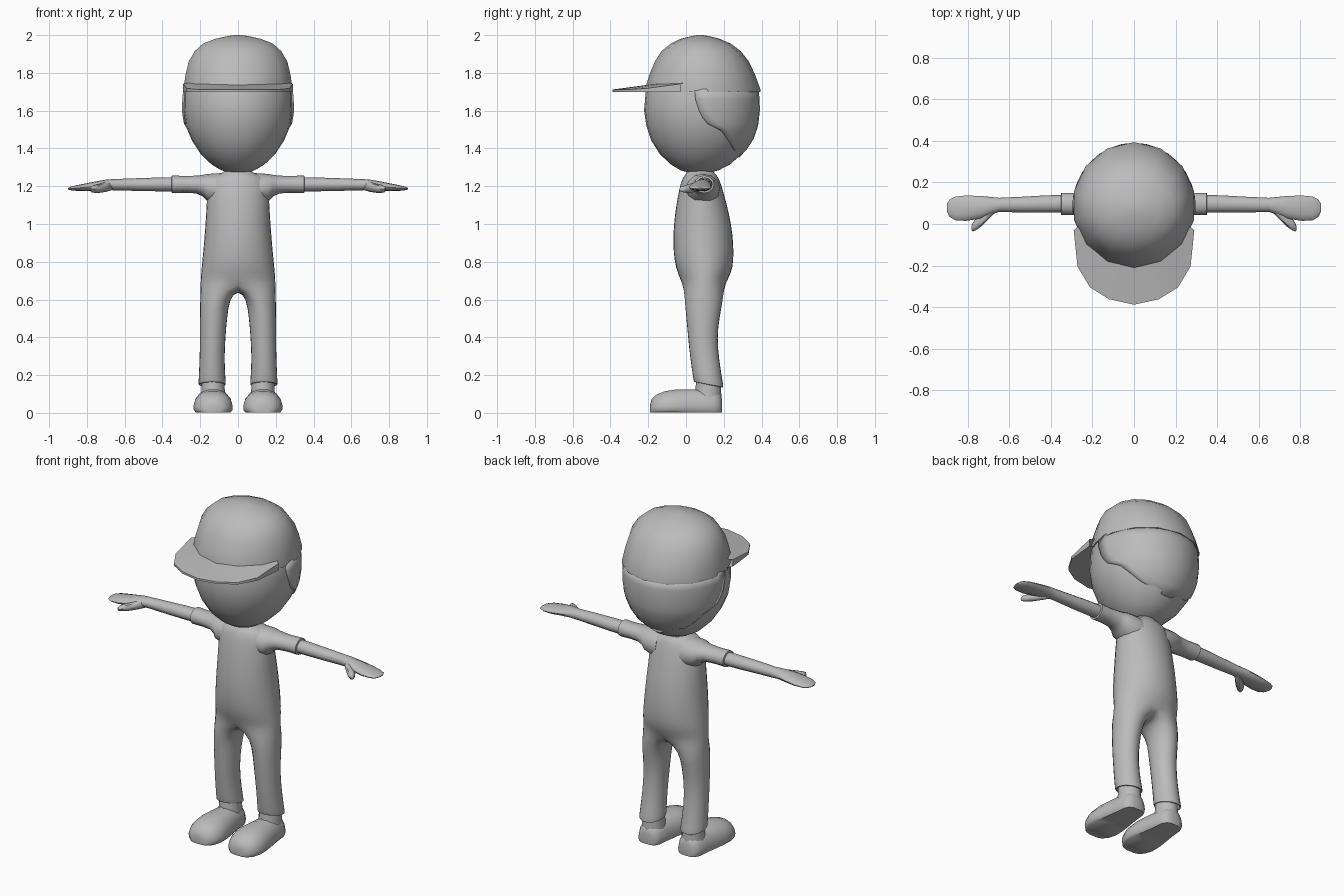
import bpy, bmesh, math

grey = bpy.data.materials.new("plain_grey")
grey.diffuse_color = (0.5, 0.5, 0.5, 1)


def oval(z, hw, yf, yb, n, t0=0.0, t1=2 * math.pi, closed=True):
    """Horizontal oval, starting at the front and running towards +x."""
    step = (t1 - t0) / (n if closed else n - 1)
    return [(hw * math.sin(t0 + i * step),
             (yf + yb) / 2 - (yb - yf) / 2 * math.cos(t0 + i * step), z) for i in range(n)]


def limb(x, y0, y1, z0, z1, n=12):
    """Oval across the x axis."""
    return [(x, (y0 + y1) / 2 + (y1 - y0) / 2 * math.cos(2 * math.pi * i / n),
             (z0 + z1) / 2 + (z1 - z0) / 2 * math.sin(2 * math.pi * i / n)) for i in range(n)]


def finish(name, bm, mirror=False, subsurf=0, angle=50):
    bmesh.ops.remove_doubles(bm, verts=bm.verts, dist=1e-5)
    bmesh.ops.recalc_face_normals(bm, faces=bm.faces)
    me = bpy.data.meshes.new(name)
    bm.to_mesh(me)
    bm.free()
    me.materials.append(grey)
    ob = bpy.data.objects.new(name, me)
    bpy.context.collection.objects.link(ob)
    if mirror:
        ob.modifiers.new("mirror", 'MIRROR').merge_threshold = 0.0005
    if subsurf:
        mod = ob.modifiers.new("round", 'SUBSURF')
        mod.levels = mod.render_levels = subsurf
    bpy.context.view_layer.objects.active = ob
    ob.select_set(True)
    bpy.ops.object.shade_smooth_by_angle(angle=math.radians(angle))
    ob.select_set(False)
    return ob


def bridge(bm, a, b, wrap=True):
    n = len(a)
    for i in range(n if wrap else n - 1):
        j = (i + 1) % n
        bm.faces.new((a[i], a[j], b[j], b[i]))


def loft(name, rings, caps=(True, True), wrap=True, **kw):
    bm = bmesh.new()
    vs = [[bm.verts.new(p) for p in r] for r in rings]
    for a, b in zip(vs, vs[1:]):
        bridge(bm, a, b, wrap)
    for want, ring in zip(caps, (vs[0], vs[-1])):
        if want:
            bm.faces.new(ring)
    return finish(name, bm, **kw)


# Body: half torso splitting into a leg at the crotch, mirrored
torso = [(1.32, .06, .01, .14), (1.275, .068, .005, .145), (1.262, .11, -.005, .16),
         (1.245, .155, -.02, .175), (1.19, .166, -.038, .195), (1.1, .17, -.055, .22),
         (1.0, .176, -.068, .243), (.9, .184, -.073, .255), (.8, .194, -.065, .256),
         (.74, .2, -.047, .242), (.69, .203, -.025, .215)]
legs = [(.61, .122, .081, -.012, .202, 0), (.5, .13, .075, -.002, .18, 0),
        (.4, .134, .07, .008, .168, 0), (.28, .138, .068, .02, .178, 0),
        (.165, .137, .075, .036, .2, .03), (.148, .137, .076, .038, .203, .03),
        (.147, .137, .066, .05, .192, .03), (.19, .137, .06, .055, .185, 0)]
bm = bmesh.new()
rows = [[bm.verts.new(p) for p in oval(*r, 9, 0, math.pi, False)] for r in torso]
for row in rows:
    row[0].co.x = row[-1].co.x = 0
for a, b in zip(rows, rows[1:]):
    bridge(bm, a, b, False)
saddle = [bm.verts.new((0, y, z)) for y, z in ((.165, .655), (.1, .645), (.03, .655))]
prev = rows[-1] + saddle
for z, cx, rx, yf, yb, tilt in legs:
    ring = []
    for k in range(12):
        a = math.radians(30 * (k - 1))
        ring.append(bm.verts.new((cx + rx * math.sin(a), (yf + yb) / 2 - (yb - yf) / 2 * math.cos(a),
                                  z + tilt / 2 * math.cos(a))))
    bridge(bm, prev, ring)
    prev = ring
finish("body", bm, mirror=True, subsurf=1, angle=60)

# Sleeves
loft("sleeves", [limb(*r) for r in (
    (.08, .0, .18, 1.09, 1.27), (.16, .0, .18, 1.12, 1.265), (.185, .02, .165, 1.145, 1.26),
    (.22, .035, .155, 1.162, 1.256), (.28, .042, .15, 1.165, 1.254), (.35, .044, .15, 1.163, 1.257),
    (.352, .055, .14, 1.174, 1.246), (.32, .058, .137, 1.177, 1.243))], mirror=True)

# Arms with mitten hands, and thumbs
loft("arms", [limb(*r) for r in (
    (.30, .055, .14, 1.172, 1.248), (.42, .055, .138, 1.173, 1.246), (.52, .055, .132, 1.175, 1.243),
    (.65, .058, .126, 1.178, 1.238), (.69, .045, .13, 1.18, 1.236), (.74, .025, .135, 1.177, 1.228),
    (.81, .015, .137, 1.174, 1.214), (.86, .018, .132, 1.176, 1.204), (.888, .035, .118, 1.179, 1.197),
    (.9, .06, .095, 1.184, 1.19))], mirror=True)
loft("thumbs", [limb(*r, 8) for r in (
    (.665, .06, .1, 1.18, 1.225), (.70, .022, .085, 1.17, 1.222), (.735, -.012, .05, 1.165, 1.212),
    (.76, -.03, .03, 1.165, 1.206), (.776, -.036, .005, 1.168, 1.2), (.782, -.03, -.01, 1.175, 1.19))],
     mirror=True)

# Shoes: flat-soled sections from toe to heel
shoe = []
for y, hw, top in ((-.19, .03, .04), (-.182, .06, .07), (-.155, .088, .095), (-.11, .104, .112),
                   (-.05, .103, .121), (.02, .092, .122), (.09, .08, .122), (.15, .074, .118),
                   (.18, .058, .1), (.19, .03, .07)):
    shoe.append([(.132 + hw * sx, y, .003 + top * sz) for sx, sz in (
        (-.88, 0), (-.98, .1), (-1, .3), (-.9, .6), (-.65, .86), (-.25, 1),
        (.25, 1), (.65, .86), (.9, .6), (1, .3), (.98, .1), (.88, 0))])
loft("shoes", shoe, mirror=True)
loft("ankles", [[(x + .132, y, z) for x, y, z in oval(*r, 12)] for r in (
    (.06, .066, .04, .188), (.12, .062, .05, .186), (.2, .058, .055, .18))], mirror=True)

# Head
head = [(1.272, .05, .015, .125), (1.285, .09, -.03, .175), (1.315, .14, -.08, .232),
        (1.37, .197, -.138, .295), (1.44, .243, -.183, .345), (1.52, .277, -.21, .373),
        (1.6, .288, -.222, .382), (1.7, .287, -.213, .38), (1.78, .26, -.18, .35)]
loft("head", [oval(*r, 28) for r in head])


def head_at(z):
    for a, b in zip(head, head[1:]):
        if a[0] <= z <= b[0]:
            f = (z - a[0]) / (b[0] - a[0])
            return [p + f * (q - p) for p, q in zip(a, b)]


# Hair: thin shell behind a sloping hairline
hair = []
for z, line in ((1.715, .045), (1.66, .05), (1.6, .07), (1.56, .09), (1.53, .115), (1.505, .165),
                (1.49, .19), (1.45, .22), (1.4, .25), (1.35, .28)):
    _, hw, yf, yb = head_at(z)
    hw, yf, yb = hw + .009, yf - .009, yb + .009
    c = max(-1, min(1, ((yf + yb) / 2 - line) / ((yb - yf) / 2)))
    t = math.acos(c)
    hair.append(oval(z, hw, yf, yb, 17, t, 2 * math.pi - t, False))
shell = loft("hair", hair, caps=(False, False), wrap=False)
solid = shell.modifiers.new("thickness", 'SOLIDIFY')
solid.thickness, solid.offset = .016, -1

# Cap crown
loft("cap_crown", [oval(*r, 14) for r in (
    (1.70, .285, -.205, .378), (1.70, .297, -.217, .394), (1.713, .297, -.217, .394),
    (1.79, .285, -.194, .366), (1.86, .268, -.165, .333), (1.915, .235, -.13, .29),
    (1.955, .19, -.08, .237), (1.98, .125, -.03, .18), (1.995, .055, .03, .12), (2.0, .02, .06, .09))])

# Cap brim: wedge from crown to outer edge
outer = [(-.29, -.03), (-.283, -.1), (-.272, -.205), (-.212, -.305), (-.12, -.362), (0, -.388),
         (.12, -.362), (.212, -.305), (.272, -.205), (.283, -.1), (.29, -.03)]
inner = [oval(0, .275, -.2, .37, 11, -1.25, 1.25, False)[i] for i in range(11)]
brim = [[(x, y, 1.70) for x, y, _ in inner], [(x, y, 1.70) for x, y in outer],
        [(x, y, 1.712 + .03 * max(0, (y + .25) / .22)) for x, y in outer],
        [(x, y, 1.748 - .012 * (1 - abs(i - 5) / 5)) for i, (x, y, _) in enumerate(inner)]]
loft("cap_brim", brim, caps=(False, False), wrap=False, angle=30)
